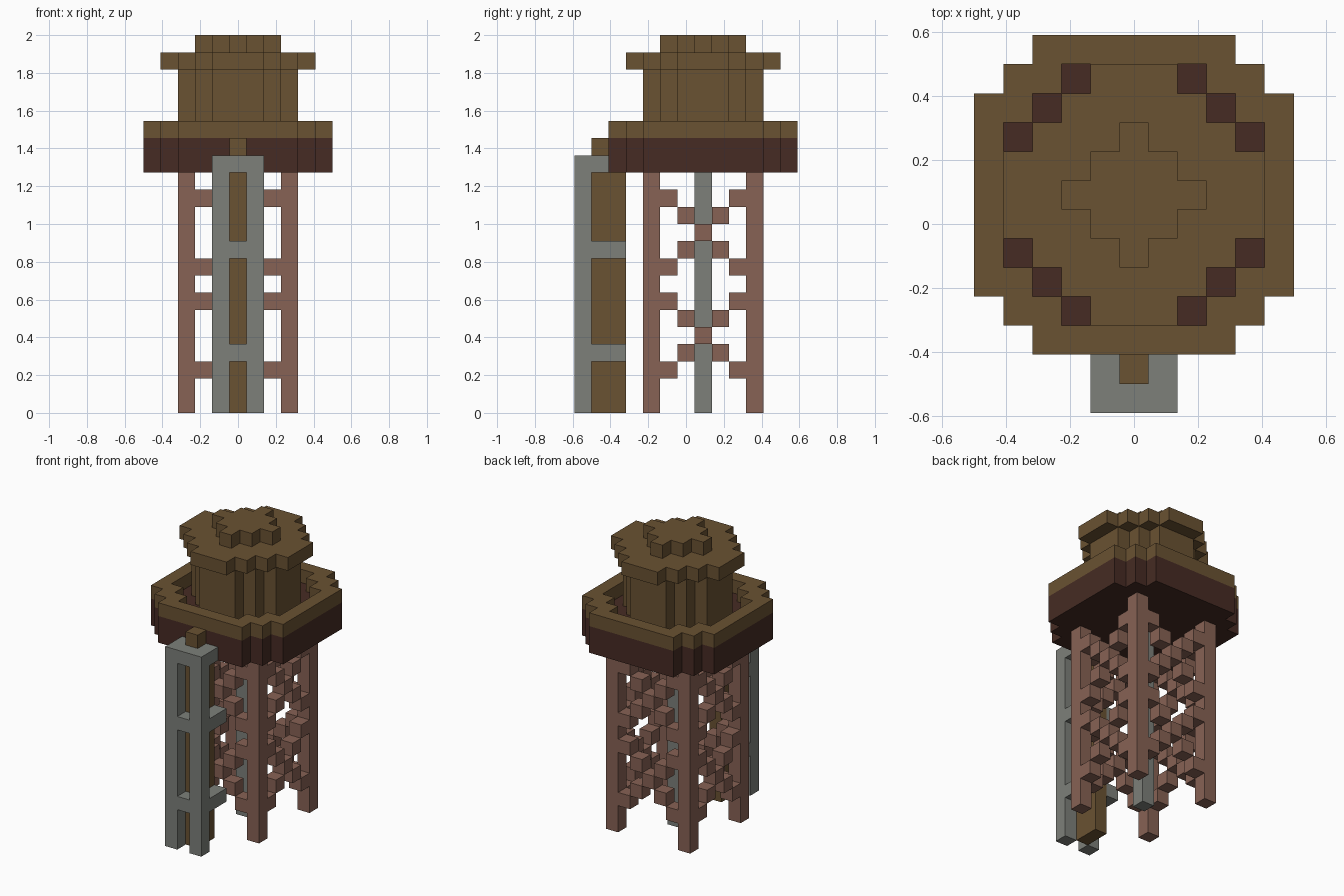
import bpy
import bmesh

U = 2 / 22          # one block
CY = 1              # tower axis, in blocks along y

if "Cube" in bpy.data.objects:
    bpy.data.objects.remove(bpy.data.objects["Cube"])


def material(name, r, g, b):
    m = bpy.data.materials.new(name)
    m.use_nodes = True
    m.diffuse_color = (r, g, b, 1)
    m.node_tree.nodes["Principled BSDF"].inputs["Base Color"].default_value = (r, g, b, 1)
    return m


BROWN = material("wood brown", 0.144, 0.084, 0.032)
DARK = material("dark brown", 0.061, 0.024, 0.017)
RED = material("red brown", 0.242, 0.122, 0.089)
GREY = material("pipe grey", 0.205, 0.216, 0.195)


def finish(bm, name, mat):
    bmesh.ops.recalc_face_normals(bm, faces=bm.faces)
    bmesh.ops.scale(bm, vec=(U, U, U), verts=bm.verts)
    mesh = bpy.data.meshes.new(name)
    bm.to_mesh(mesh)
    bm.free()
    mesh.materials.append(mat)
    ob = bpy.data.objects.new(name, mesh)
    bpy.context.collection.objects.link(ob)
    return ob


def boxes(name, mat, cells):
    """Boxes from inclusive block ranges ((x0, x1), (y0, y1), (z0, z1))."""
    bm = bmesh.new()
    for (x0, x1), (y0, y1), (z0, z1) in cells:
        verts = bmesh.ops.create_cube(bm, size=1)["verts"]
        bmesh.ops.scale(bm, vec=(x1 - x0 + 1, y1 - y0 + 1, z1 - z0 + 1), verts=verts)
        bmesh.ops.translate(bm, vec=((x0 + x1) / 2, (y0 + y1) / 2, (z0 + z1 + 1) / 2), verts=verts)
    return finish(bm, name, mat)


def outline(widths):
    """Stepped round outline; widths are half-widths of rows from the middle out."""
    top = len(widths) - 1
    pts = [(widths[top] + .5, top + .5)]
    for d in range(top, 0, -1):
        if widths[d - 1] > widths[d]:
            pts += [(widths[d] + .5, d - .5), (widths[d - 1] + .5, d - .5)]
    loop = []
    for _ in range(4):
        loop += pts
        pts = [(y, -x) for x, y in pts]
    return loop


def stepped_disc(name, mat, widths, z0, z1, hole=None):
    """Stepped disc, or a ring when a hole outline is given."""
    bm = bmesh.new()

    def ring(ws, z):
        return [bm.verts.new((x, y + CY, z)) for x, y in outline(ws)]

    def bridge(a, b):
        for i in range(len(a)):
            bm.faces.new((a[i - 1], a[i], b[i], b[i - 1]))

    low, high = ring(widths, z0), ring(widths, z1)
    bridge(low, high)
    if hole:
        hole_low, hole_high = ring(hole, z0), ring(hole, z1)
        bridge(high, hole_high)
        bridge(hole_high, hole_low)
        bridge(hole_low, low)
    else:
        bm.faces.new(low)
        bm.faces.new(high)
    return finish(bm, name, mat)


# Tank, rim, upper body, lid and knob
TANK = [5, 5, 5, 5, 4, 3]
stepped_disc("tank", DARK, TANK, 14, 16)
stepped_disc("tank_rim", BROWN, TANK, 16, 17, hole=[4, 4, 4, 3, 2])
stepped_disc("upper_body", BROWN, [3, 3, 2, 1], 16, 20)
stepped_disc("lid", BROWN, [4, 4, 3, 2, 1], 20, 21)
stepped_disc("lid_knob", BROWN, [2, 1, 0], 21, 22)

# Four legs
for sx, side in ((-1, "right"), (1, "left")):
    for sy, end in ((-1, "front"), (1, "back")):
        x, y = 3 * sx, CY + 3 * sy
        boxes(f"{end}_{side}_leg", RED, [((x, x), (y, y), (0, 13))])

# Two stacked cross braces on every side
steps = [(d, mid + s * d) for mid in (4, 10) for d in range(-2, 3)
         for s in ((-1, 1) if d else (1,))]
for s, side, end in ((-1, "right", "front"), (1, "left", "back")):
    boxes(f"{side}_braces", RED,
          [((3 * s, 3 * s), (CY + d, CY + d), (z, z)) for d, z in steps])
    boxes(f"{end}_braces", RED,
          [((d, d), (CY + 3 * s, CY + 3 * s), (z, z)) for d, z in steps])

# Central pipe
boxes("central_pipe", GREY, [((0, 0), (CY, CY), (0, 13))])

# Front post with its frame of rails, rungs and collars
boxes("front_post", BROWN, [((0, 0), (-5, -4), (0, 13))])
boxes("post_cap", BROWN, [((0, 0), (-5, -5), (15, 15))])
frame = [((-1, 1), (-6, -5), (14, 14))]
for x in (-1, 1):
    frame.append(((x, x), (-6, -6), (0, 13)))
    frame += [((x, x), (-5, -4), (z, z)) for z in (3, 9)]
frame += [((0, 0), (-6, -6), (z, z)) for z in (3, 9)]
boxes("post_frame", GREY, frame)
